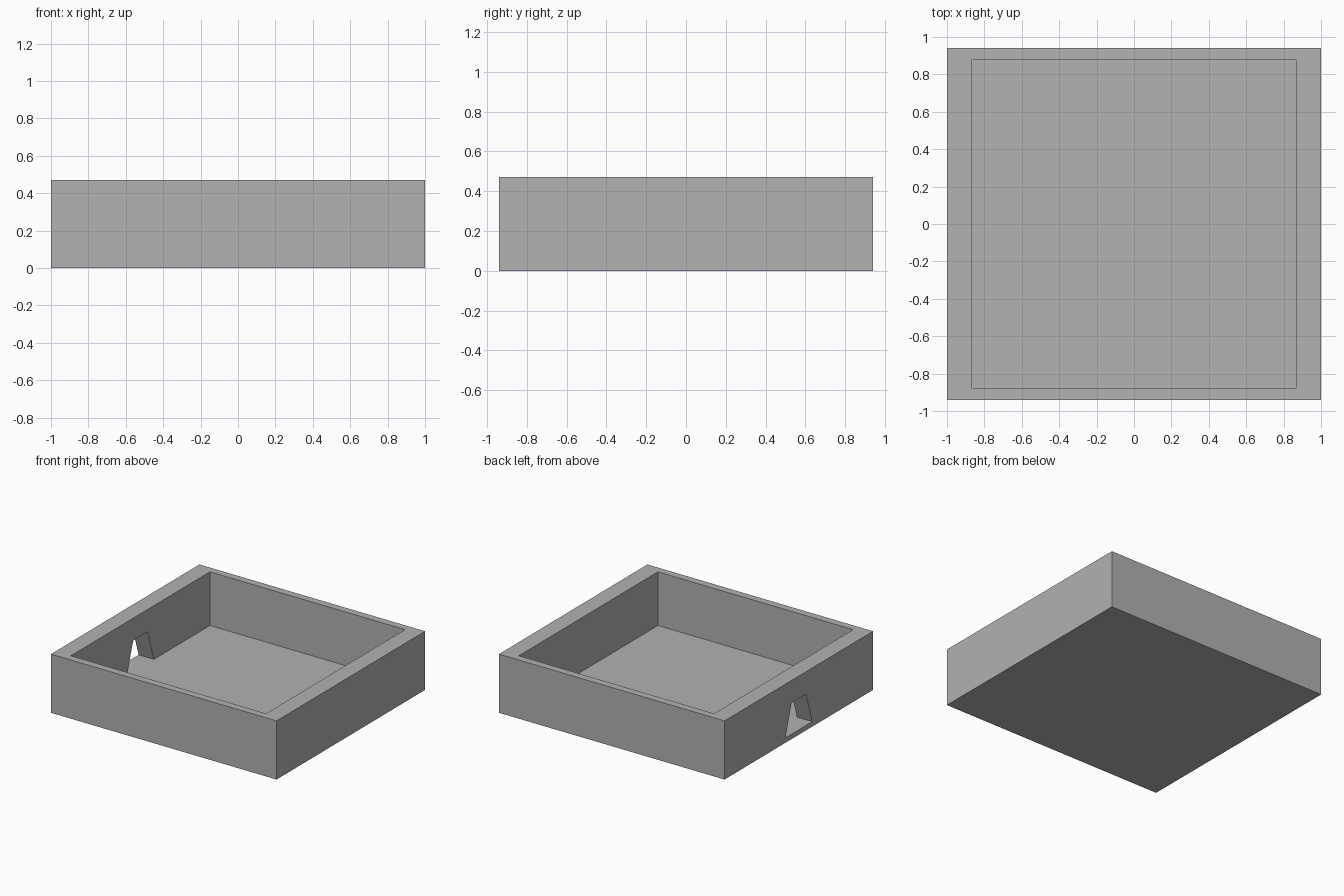
import bpy
import bmesh

default_cube = bpy.data.objects.get("Cube")
if default_cube:
    bpy.data.objects.remove(default_cube, do_unlink=True)

# Overall sizes
LENGTH, WIDTH, HEIGHT = 2.0, 1.88, 0.47
SIDE_WALL, END_WALL, FLOOR = 0.135, 0.06, 0.04
DOOR_TOP, DOOR_HALF_BASE, DOOR_HALF_TOP = 0.29, 0.17, 0.092

grey = bpy.data.materials.new("plain grey")
grey.use_nodes = True
colour = (0.445, 0.445, 0.445, 1)
grey.diffuse_color = colour
grey.node_tree.nodes["Principled BSDF"].inputs["Base Color"].default_value = colour


def prism(name, x0, x1, half_base, half_top, z0, z1):
    """Trapezoid in the y-z plane, extruded along x."""
    outline = [(-half_base, z0), (half_base, z0), (half_top, z1), (-half_top, z1)]
    bm = bmesh.new()
    face = bm.faces.new([bm.verts.new((x0, y, z)) for y, z in outline])
    result = bmesh.ops.extrude_face_region(bm, geom=[face])
    moved = [v for v in result["geom"] if isinstance(v, bmesh.types.BMVert)]
    bmesh.ops.translate(bm, verts=moved, vec=(x1 - x0, 0, 0))
    bmesh.ops.recalc_face_normals(bm, faces=bm.faces)
    mesh = bpy.data.meshes.new(name)
    bm.to_mesh(mesh)
    bm.free()
    mesh.materials.append(grey)
    obj = bpy.data.objects.new(name, mesh)
    bpy.context.collection.objects.link(obj)
    return obj


def cut(target, cutter):
    """Subtract the cutter for good, then discard it."""
    cutter.hide_render = True
    mod = target.modifiers.new("cut", 'BOOLEAN')
    mod.operation = 'DIFFERENCE'
    mod.solver = 'EXACT'
    mod.object = cutter
    bpy.context.view_layer.objects.active = target
    bpy.ops.object.modifier_apply(modifier=mod.name)
    bpy.data.objects.remove(cutter, do_unlink=True)


# Solid block
half_x, half_y = LENGTH / 2, WIDTH / 2
tray = prism("tray", -half_x, half_x, half_y, half_y, 0, HEIGHT)

# Open cavity, with thicker walls at the sides than at front and back
in_x, in_y = half_x - SIDE_WALL, half_y - END_WALL
cut(tray, prism("cavity_cutter", -in_x, in_x, in_y, in_y, FLOOR, HEIGHT + 0.2))

# Tapered doorway through one side wall, level with the floor
cut(tray, prism("doorway_cutter", -half_x - 0.1, -in_x + 0.1,
                DOOR_HALF_BASE, DOOR_HALF_TOP, FLOOR, DOOR_TOP))
